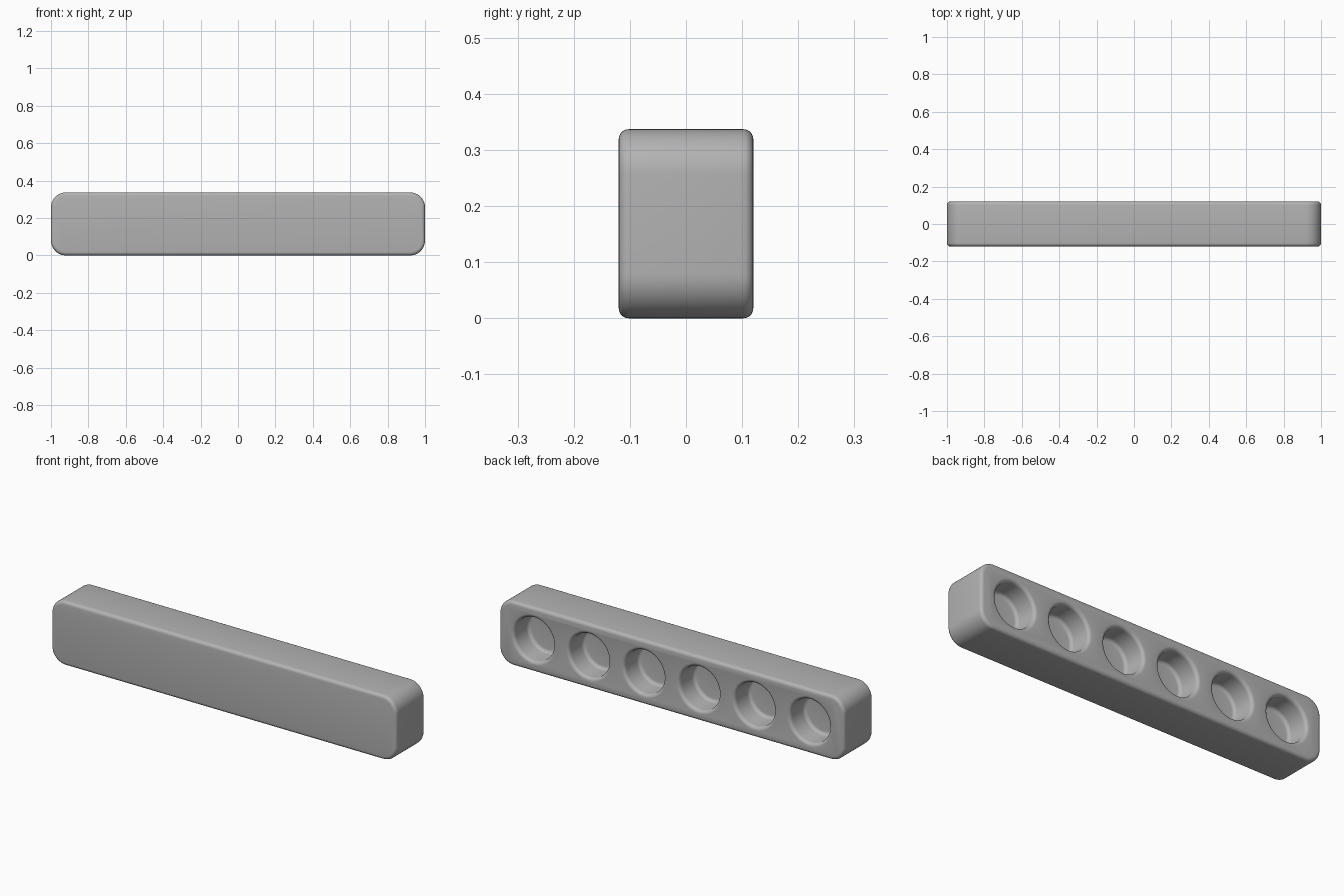
import bpy, bmesh
from math import sin, cos, pi

LENGTH, DEPTH, HEIGHT = 2.0, 0.24, 0.337
CORNER, EDGE = 0.08, 0.018
HOLE_R, HOLE_DEPTH, PITCH, COUNT = 0.113, 0.12, 0.32, 6

cube = bpy.data.objects.get("Cube")
if cube:
    bpy.data.objects.remove(cube, do_unlink=True)

grey = bpy.data.materials.new("plain grey")
grey.use_nodes = True
colour = (0.45, 0.45, 0.45, 1)
grey.diffuse_color = colour
grey.node_tree.nodes["Principled BSDF"].inputs["Base Color"].default_value = colour


def make_object(name, bm):
    bmesh.ops.recalc_face_normals(bm, faces=bm.faces)
    mesh = bpy.data.meshes.new(name)
    bm.to_mesh(mesh)
    bm.free()
    mesh.materials.append(grey)
    obj = bpy.data.objects.new(name, mesh)
    bpy.context.collection.objects.link(obj)
    return obj


def arc(cx, cy, radius, start, end, steps):
    angles = [start + (end - start) * i / steps for i in range(steps + 1)]
    return [(cx + radius * cos(a), cy + radius * sin(a)) for a in angles]


# Bar: rounded rectangle outline, extruded front to back
outline = []
dx, dz = LENGTH / 2 - CORNER, HEIGHT / 2 - CORNER
for i, (sx, sz) in enumerate([(1, 1), (-1, 1), (-1, -1), (1, -1)]):
    outline += arc(sx * dx, HEIGHT / 2 + sz * dz, CORNER, i * pi / 2, (i + 1) * pi / 2, 12)
bm = bmesh.new()
front = bm.faces.new([bm.verts.new((x, -DEPTH / 2, z)) for x, z in outline])
sides = bmesh.ops.extrude_face_region(bm, geom=[front])
moved = [v for v in sides["geom"] if isinstance(v, bmesh.types.BMVert)]
bmesh.ops.translate(bm, verts=moved, vec=(0, DEPTH, 0))

# Rounded front and back rims
rims = [e for e in bm.edges if abs(e.verts[0].co.y - e.verts[1].co.y) < 1e-5]
bmesh.ops.bevel(bm, geom=rims, offset=EDGE, segments=5, profile=0.5, affect='EDGES')
bar = make_object("bar", bm)

# Socket cutters: rounded floor, straight wall, flared rim, open to the back
back = DEPTH / 2
floor = back - HOLE_DEPTH
profile = arc(HOLE_R - EDGE, floor + EDGE, EDGE, -pi / 2, 0, 5)
profile += arc(HOLE_R + EDGE, back - EDGE, EDGE, pi, pi / 2, 5)
profile.append((HOLE_R + EDGE, back + 0.05))
SEGMENTS = 64
bm = bmesh.new()
for n in range(COUNT):
    x0 = (n - (COUNT - 1) / 2) * PITCH
    rings = []
    for r, y in profile:
        rings.append([bm.verts.new((x0 + r * cos(2 * pi * k / SEGMENTS), y,
                                    HEIGHT / 2 + r * sin(2 * pi * k / SEGMENTS)))
                      for k in range(SEGMENTS)])
    for low, high in zip(rings, rings[1:]):
        for k in range(SEGMENTS):
            j = (k + 1) % SEGMENTS
            bm.faces.new((low[k], low[j], high[j], high[k]))
    bm.faces.new(rings[0])
    bm.faces.new(rings[-1])
cutter = make_object("socket_cutter", bm)
cutter.hide_render = True
cutter.hide_viewport = False

# Cut the sockets, then apply and drop the cutter
cut = bar.modifiers.new("sockets", 'BOOLEAN')
cut.object = cutter
cut.operation = 'DIFFERENCE'
cut.solver = 'EXACT'
bpy.ops.object.select_all(action='DESELECT')
bar.select_set(True)
bpy.context.view_layer.objects.active = bar
bpy.ops.object.modifier_apply(modifier=cut.name)
bpy.data.objects.remove(cutter, do_unlink=True)
bpy.ops.object.shade_smooth_by_angle(angle=pi / 6)
